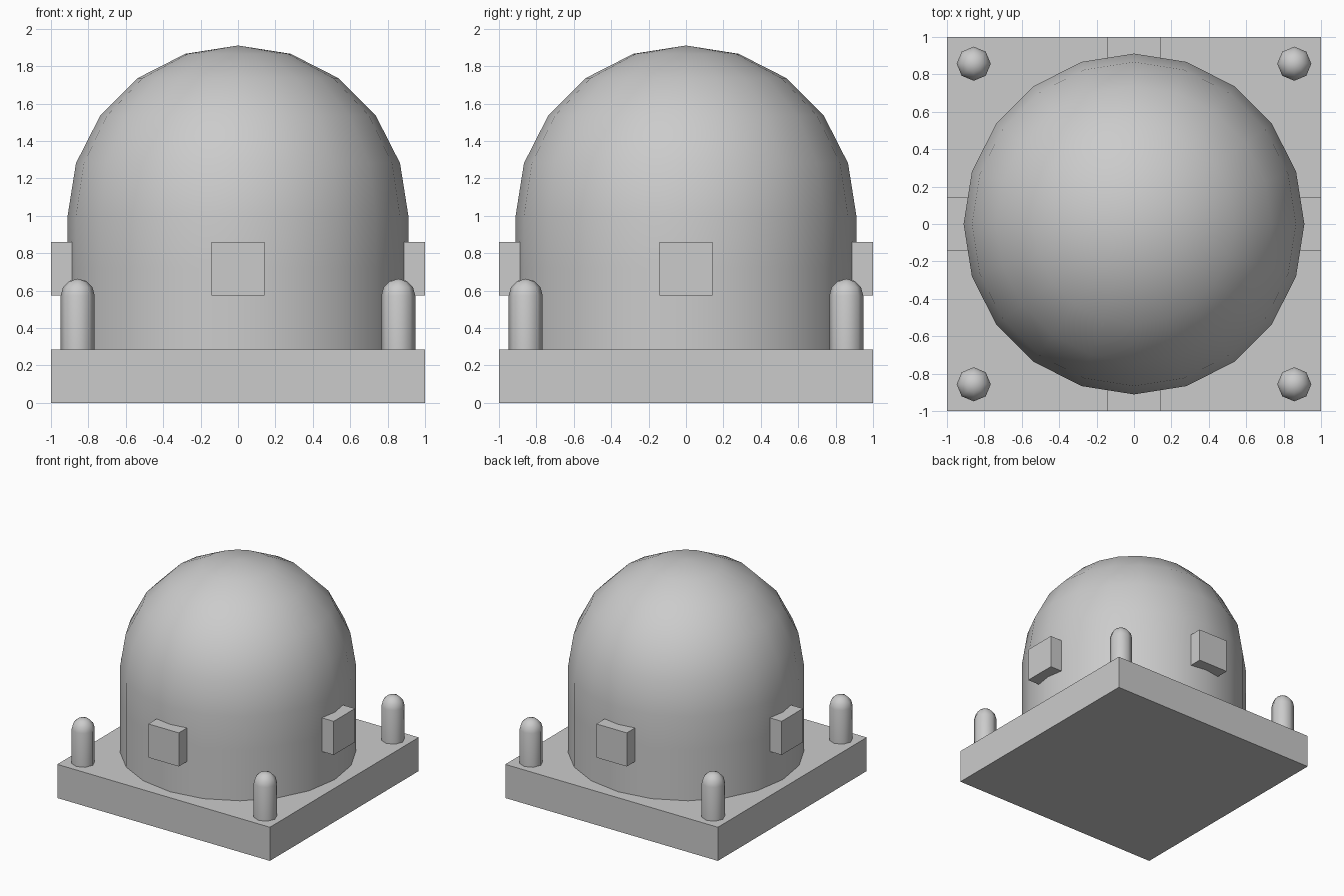
import bpy, bmesh
from math import sin, cos, pi, radians

if "Cube" in bpy.data.objects:
    bpy.data.objects.remove(bpy.data.objects["Cube"])


def finish(bm, name, smooth):
    bmesh.ops.recalc_face_normals(bm, faces=bm.faces)
    mesh = bpy.data.meshes.new(name)
    bm.to_mesh(mesh)
    bm.free()
    obj = bpy.data.objects.new(name, mesh)
    bpy.context.collection.objects.link(obj)
    if smooth:
        bpy.ops.object.select_all(action='DESELECT')
        obj.select_set(True)
        bpy.context.view_layer.objects.active = obj
        bpy.ops.object.shade_smooth_by_angle(angle=radians(50))
    return obj


def box(name, centre, size):
    bm = bmesh.new()
    bmesh.ops.create_cube(bm, size=1)
    bmesh.ops.scale(bm, vec=size, verts=bm.verts)
    bmesh.ops.translate(bm, vec=centre, verts=bm.verts)
    return finish(bm, name, False)


def domed_post(name, x, y, radius, wall, segments, steps):
    """Upright wall rings (z values) capped by a hemisphere on the last ring."""
    rings = [(radius, z) for z in wall]
    for i in range(1, steps):
        a = i * pi / 2 / steps
        rings.append((radius * cos(a), wall[-1] + radius * sin(a)))
    bm = bmesh.new()
    loops = [[bm.verts.new((x + r * cos(2 * pi * k / segments),
                            y + r * sin(2 * pi * k / segments), z))
              for k in range(segments)] for r, z in rings]
    tip = bm.verts.new((x, y, wall[-1] + radius))
    bm.faces.new(loops[0][::-1])
    for k in range(segments):
        n = (k + 1) % segments
        for low, high in zip(loops, loops[1:]):
            bm.faces.new((low[k], low[n], high[n], high[k]))
        bm.faces.new((loops[-1][k], loops[-1][n], tip))
    return finish(bm, name, True)


BASE_H = 0.286

# Square base slab
box("base", (0, 0, BASE_H / 2), (2, 2, BASE_H))

# Large dome on a straight drum
domed_post("dome", 0, 0, 0.911, (BASE_H, 0.72, 1.0), 20, 5)

# Small rounded posts at the corners
for sx in (-1, 1):
    for sy in (-1, 1):
        domed_post("corner_post", sx * 0.857, sy * 0.857, 0.091,
                   (BASE_H, 0.573), 8, 3)

# Square blocks on the four sides of the drum
for dx, dy in ((1, 0), (-1, 0), (0, 1), (0, -1)):
    box("side_block", (dx * 0.857, dy * 0.857, 0.716), (0.286, 0.286, 0.286))
